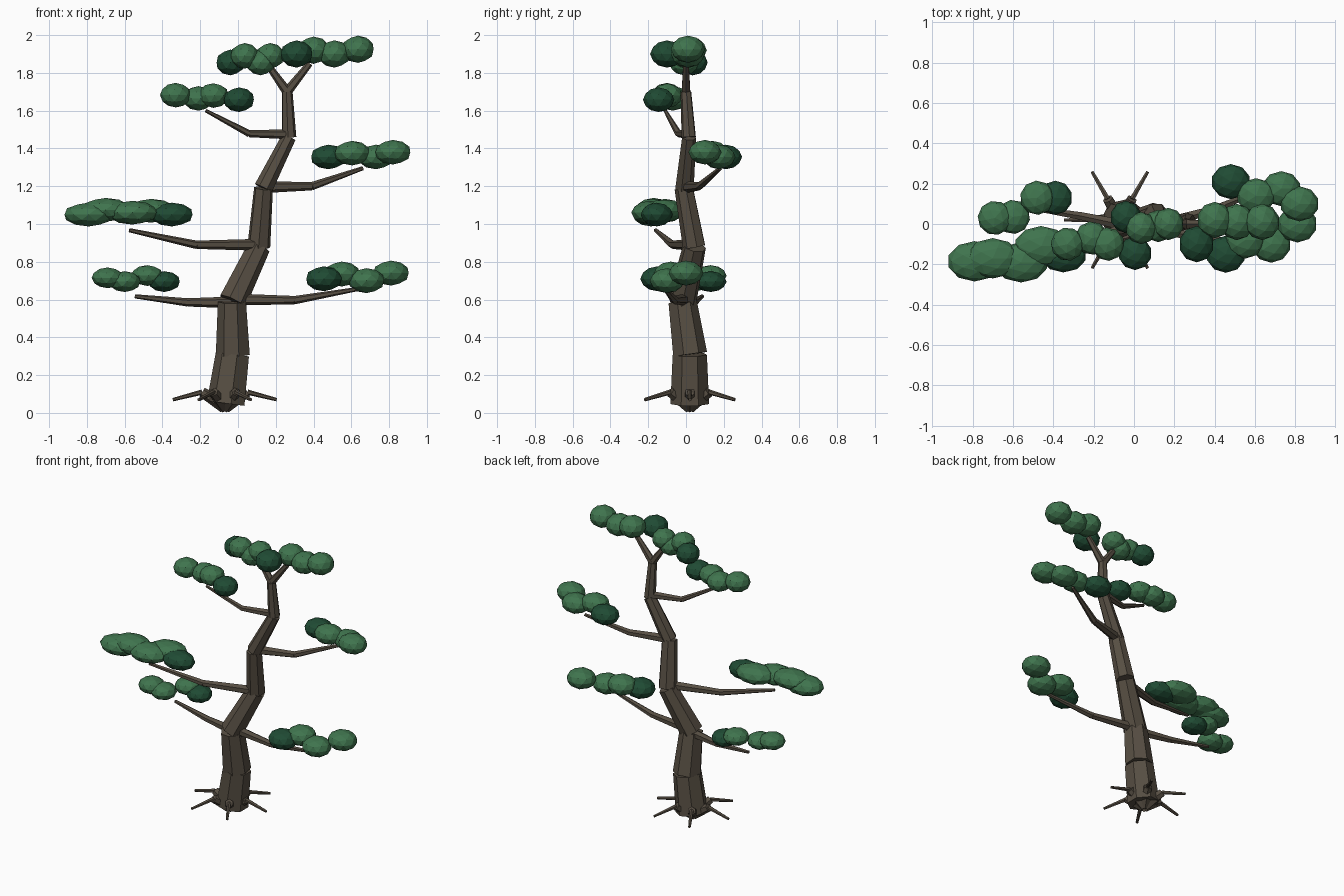
import bpy
import math
from mathutils import Vector

default_cube = bpy.data.objects.get("Cube")
if default_cube:
    bpy.data.objects.remove(default_cube, do_unlink=True)


def make_material(name, colour):
    material = bpy.data.materials.new(name)
    material.use_nodes = True
    material.diffuse_color = (*colour, 1)
    shader = material.node_tree.nodes["Principled BSDF"]
    shader.inputs["Base Color"].default_value = (*colour, 1)
    shader.inputs["Roughness"].default_value = 0.9
    return material


bark = make_material("brown bark", (0.095, 0.077, 0.056))
leaf_green = make_material("leaf green", (0.05, 0.175, 0.076))
dark_green = make_material("dark leaf green", (0.014, 0.07, 0.034))


def limb_segment(name, start, end, start_radius, end_radius, sides):
    """Tapered flat-sided cylinder running from start to end."""
    start, end = Vector(start), Vector(end)
    axis = end - start
    bpy.ops.mesh.primitive_cone_add(
        vertices=sides, radius1=start_radius, radius2=end_radius,
        depth=axis.length, location=(start + end) / 2,
        rotation=axis.to_track_quat("Z", "Y").to_euler())
    segment = bpy.context.object
    segment.name = name
    segment.data.materials.append(bark)


def limb(name, points, radii, sides=6):
    """Chain of tapered segments through the points."""
    for i in range(len(points) - 1):
        limb_segment(f"{name}_{i + 1}", points[i], points[i + 1],
                     radii[i], radii[i + 1], sides)


def foliage(name, centres, size):
    """Row of faceted leaf clumps; the first is the dark inner one."""
    for i, centre in enumerate(centres):
        bpy.ops.mesh.primitive_ico_sphere_add(
            subdivisions=2, radius=1, location=centre,
            rotation=(0, 0, i * 0.7 if size[0] == size[1] else 0))
        clump = bpy.context.object
        clump.name = f"{name}_clump_{i + 1}"
        # The inner clump is a little smaller in the wide clusters
        shrink = 0.85 if i == 0 and size[0] > 0.12 else 1
        clump.scale = (size[0] * shrink, size[1] * shrink, size[2])
        clump.data.materials.append(leaf_green if i else dark_green)


# Winding trunk
trunk_points = [(-.06, .02, .05), (-.025, .02, .31), (-.03, -.02, .59),
                (.11, .045, .88), (.135, -.01, 1.19), (.27, .015, 1.46),
                (.26, 0, 1.7)]
limb("trunk", trunk_points, [.105, .093, .077, .062, .051, .039, .029], sides=7)

# Forked crown
fork = trunk_points[-1]
limb("crown_fork_right", [fork, (.16, 0, 1.84)], [.026, .017])
limb("crown_fork_left", [fork, (.38, 0, 1.85)], [.026, .017])

# Roots: a thick knuckle rising out of the base, then a thin tip
root_centre = Vector((-.07, .02, .035))
for i in range(6):
    angle = i * math.pi / 3
    outward = Vector((math.cos(angle), math.sin(angle), 0))
    knuckle = root_centre + outward * .12 + Vector((0, 0, .075))
    tip = root_centre + outward * .275 + Vector((0, 0, .035))
    limb(f"root_{i + 1}_knuckle", [root_centre, knuckle], [.038, .027])
    limb(f"root_{i + 1}_tip", [knuckle, tip], [.014, .009])

# Side branches
branches = {
    "low_right": [(-.03, -.01, .585), (-.265, .04, .585), (-.545, .085, .617)],
    "low_left": [(0, -.01, .6), (.3, -.06, .597), (.63, -.11, .655)],
    "middle_right": [(.1, .02, .89), (-.22, -.07, .89), (-.575, -.16, .967)],
    "middle_left": [(.14, 0, 1.195), (.39, .07, 1.2), (.66, .18, 1.295)],
    "high_right": [(.27, .01, 1.475), (.06, -.04, 1.478), (-.17, -.11, 1.6)],
}
for name, points in branches.items():
    slim = 0.85 if name.startswith("high") else 1
    limb(f"{name}_branch", points, [.031 * slim, .022 * slim, .011 * slim])

# Leaf clusters
foliage("low_right", [(-.39, .13, .695), (-.48, .13, .727),
                      (-.6, .035, .695), (-.69, .03, .715)], (.085, .085, .055))
foliage("low_left", [(.455, -.15, .71), (.55, -.08, .735),
                     (.68, -.1, .7), (.81, 0, .74)], (.098, .092, .066))
foliage("middle_right", [(-.35, -.155, 1.05), (-.46, -.11, 1.07),
                         (-.56, -.19, 1.06), (-.7, -.17, 1.075),
                         (-.79, -.185, 1.05)], (.135, .1, .063))
foliage("middle_left", [(.48, .21, 1.355), (.605, .14, 1.375),
                        (.73, .175, 1.355), (.82, .1, 1.38)], (.097, .087, .065))
foliage("high_right", [(.005, -.145, 1.658), (-.13, -.1, 1.68),
                       (-.21, -.07, 1.665), (-.33, -.1, 1.682)], (.083, .083, .065))
foliage("crown_right", [(-.04, .035, 1.855), (.035, -.02, 1.89),
                        (.12, -.01, 1.855), (.17, 0, 1.89)], (.077, .08, .068))
foliage("crown_left", [(.31, -.1, 1.9), (.4, .02, 1.92),
                       (.51, .01, 1.9), (.635, .01, 1.925)], (.087, .09, .072))
